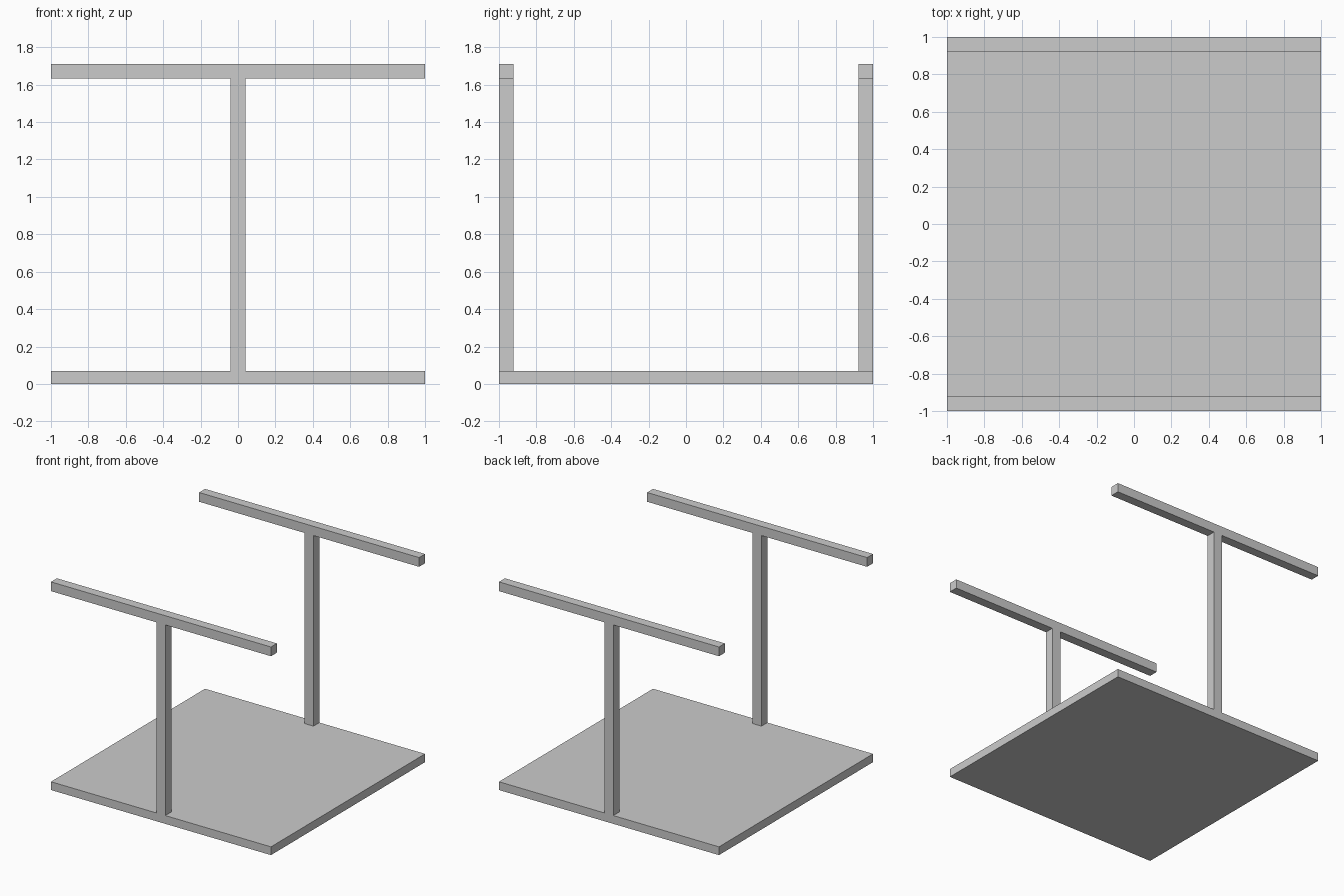
import bpy, bmesh

if "Cube" in bpy.data.objects:
    bpy.data.objects.remove(bpy.data.objects["Cube"])

BASE_TOP = 0.068
RAIL_BOTTOM, RAIL_TOP = 1.634, 1.71
POST_HALF = 0.04
DEPTH = 0.077


def extruded(name, profile, y0, y1):
    """Extrude an x-z profile along y."""
    bm = bmesh.new()
    face = bm.faces.new([bm.verts.new((x, y0, z)) for x, z in profile])
    res = bmesh.ops.extrude_face_region(bm, geom=[face])
    moved = [g for g in res["geom"] if isinstance(g, bmesh.types.BMVert)]
    bmesh.ops.translate(bm, verts=moved, vec=(0, y1 - y0, 0))
    bmesh.ops.recalc_face_normals(bm, faces=bm.faces)
    mesh = bpy.data.meshes.new(name)
    bm.to_mesh(mesh)
    bm.free()
    obj = bpy.data.objects.new(name, mesh)
    bpy.context.collection.objects.link(obj)
    return obj


# Square base plate
extruded("base_plate", [(-1, 0), (1, 0), (1, BASE_TOP), (-1, BASE_TOP)], -1, 1)

# T-shaped stands: post and top rail in one piece, flush with the plate edges
half = [(POST_HALF, BASE_TOP), (POST_HALF, RAIL_BOTTOM), (1, RAIL_BOTTOM), (1, RAIL_TOP)]
t_profile = half + [(-x, z) for x, z in reversed(half)]
extruded("front_stand", t_profile, -1, -1 + DEPTH)
extruded("back_stand", t_profile, 1 - DEPTH, 1)
